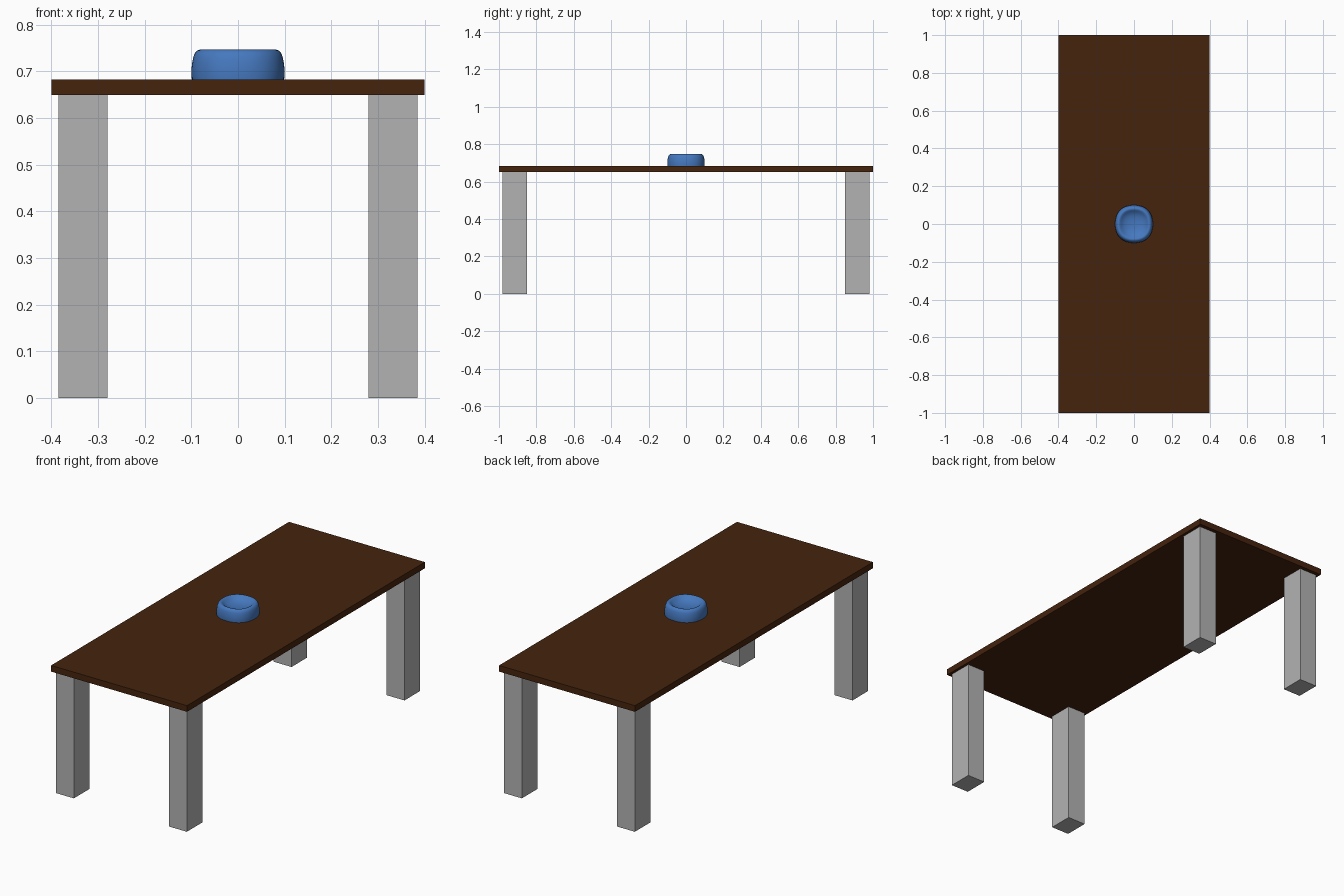
import bpy, bmesh, math

if "Cube" in bpy.data.objects:
    bpy.data.objects.remove(bpy.data.objects["Cube"])


def material(name, rgb):
    m = bpy.data.materials.new(name)
    m.diffuse_color = (*rgb, 1)
    m.use_nodes = True
    m.node_tree.nodes["Principled BSDF"].inputs["Base Color"].default_value = m.diffuse_color
    return m


WOOD = material("dark_brown", (0.060, 0.017, 0.004))
GREY = material("light_grey", (0.45, 0.45, 0.45))
BLUE = material("blue", (0.06, 0.19, 0.52))


def add_object(name, bm, mat):
    bmesh.ops.recalc_face_normals(bm, faces=bm.faces)
    me = bpy.data.meshes.new(name)
    bm.to_mesh(me)
    bm.free()
    me.materials.append(mat)
    ob = bpy.data.objects.new(name, me)
    bpy.context.collection.objects.link(ob)
    return ob


def box(name, lo, hi, mat):
    bm = bmesh.new()
    bmesh.ops.create_cube(bm, size=1)
    for v in bm.verts:
        v.co = [(a + b) / 2 + c * (b - a) for a, b, c in zip(lo, hi, v.co)]
    return add_object(name, bm, mat)


# Table top
box("table_top", (-0.4, -1, 0.65), (0.4, 1, 0.683), WOOD)

# Four legs
for sx, side in ((-1, "left"), (1, "right")):
    for sy, end in ((-1, "front"), (1, "back")):
        x = sorted((sx * 0.28, sx * 0.385))
        y = sorted((sy * 0.85, sy * 0.98))
        box(f"{end}_{side}_leg", (x[0], y[0], 0), (x[1], y[1], 0.65), GREY)

# Bowl: rounded, slightly squarish rings from the foot, over the rim, into the dish
PROFILE = [(0.099, 0.683), (0.1, 0.695), (0.0995, 0.708), (0.098, 0.72),
           (0.0955, 0.732), (0.092, 0.740), (0.087, 0.745), (0.081, 0.747),
           (0.075, 0.745), (0.069, 0.740), (0.060, 0.733), (0.048, 0.727),
           (0.032, 0.723), (0.015, 0.721)]
SIDES, POWER = 48, 2.3
bm = bmesh.new()
rings = []
for r, z in PROFILE:
    ring = []
    for i in range(SIDES):
        a = 2 * math.pi * i / SIDES
        c, s = math.cos(a), math.sin(a)
        k = r / (abs(c) ** POWER + abs(s) ** POWER) ** (1 / POWER)
        ring.append(bm.verts.new((k * c, k * s, z)))
    rings.append(ring)
for a, b in zip(rings, rings[1:]):
    for i in range(SIDES):
        j = (i + 1) % SIDES
        bm.faces.new((a[i], a[j], b[j], b[i]))
bm.faces.new(rings[0])
bm.faces.new(rings[-1])
bowl = add_object("bowl", bm, BLUE)
bpy.context.view_layer.objects.active = bowl
bowl.select_set(True)
bpy.ops.object.shade_smooth_by_angle(angle=math.radians(40))
